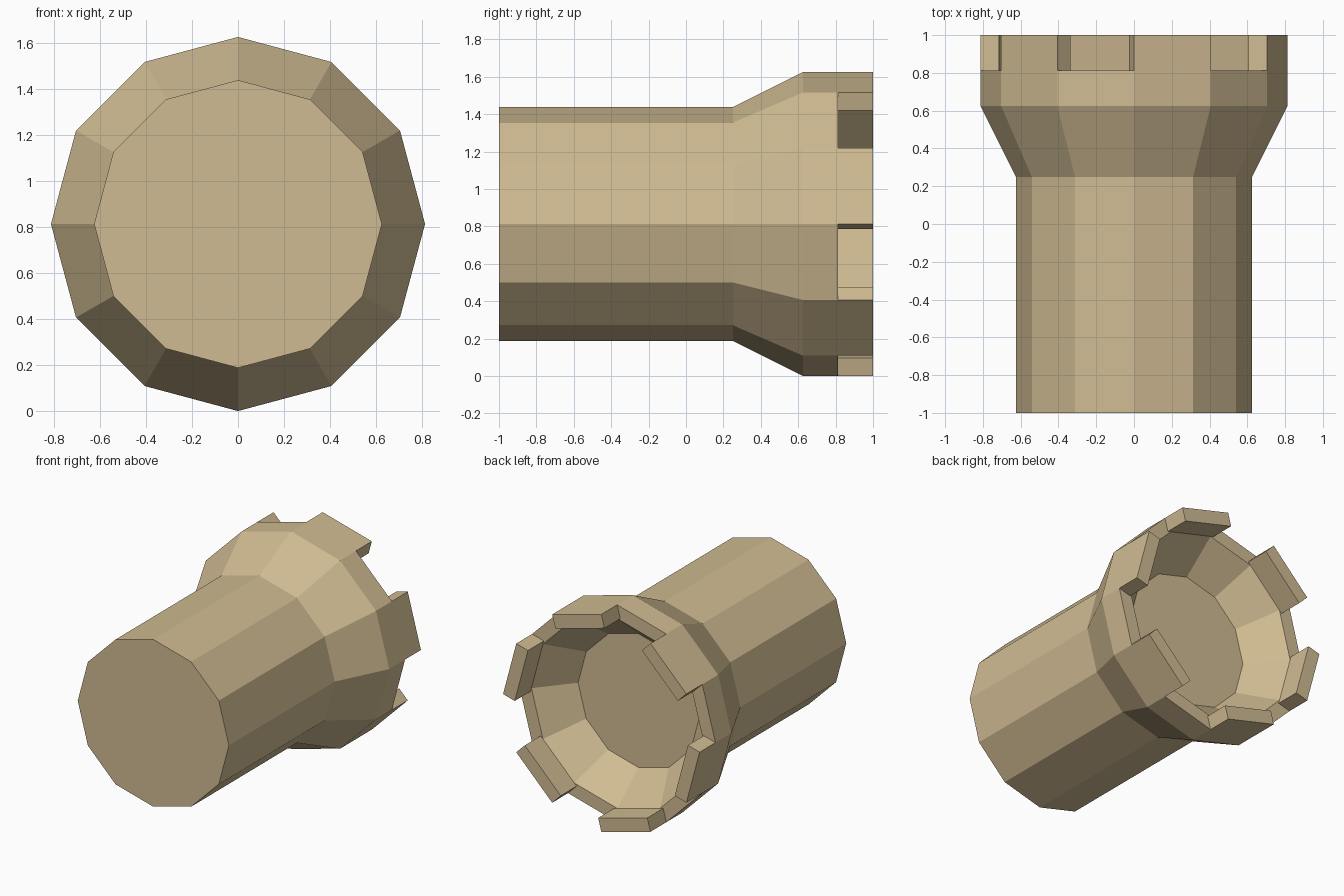
import bpy, bmesh
from math import pi, sin, cos
from mathutils import Vector

SIDES = 12
RIM = 0.8125          # outer radius, also the height of the axis
RIM_Y = 0.8125        # where the battlements begin
WALL = 0.1            # battlement thickness
INNER = RIM - WALL / cos(pi / SIDES)

cube = bpy.data.objects.get("Cube")
if cube:
    bpy.data.objects.remove(cube)

stone = bpy.data.materials.new("sandstone")
stone.use_nodes = True
color = (0.63, 0.50, 0.29, 1)
stone.diffuse_color = color
stone.node_tree.nodes["Principled BSDF"].inputs["Base Color"].default_value = color


def point(radius, y, step):
    a = 2 * pi * step / SIDES
    return Vector((radius * cos(a), y, RIM + radius * sin(a)))


def finish(bm, name):
    bmesh.ops.recalc_face_normals(bm, faces=bm.faces)
    mesh = bpy.data.meshes.new(name)
    bm.to_mesh(mesh)
    bm.free()
    mesh.materials.append(stone)
    obj = bpy.data.objects.new(name, mesh)
    bpy.context.collection.objects.link(obj)


# Tower body: shaft, flared head, flat rim and sunken floor
profile = [(0.625, -1), (0.625, 0.25), (RIM, 0.625), (RIM, RIM_Y),
           (INNER, RIM_Y), (0.5, 0.56)]
bm = bmesh.new()
rings = [[bm.verts.new(point(r, y, i)) for i in range(SIDES)] for r, y in profile]
for a, b in zip(rings, rings[1:]):
    for i in range(SIDES):
        j = (i + 1) % SIDES
        bm.faces.new((a[i], a[j], b[j], b[i]))
bm.faces.new(rings[0])
bm.faces.new(rings[-1])
finish(bm, "tower_body")

# Battlements: a straight block on every second side of the rim
for k in range(0, SIDES, 2):
    bm = bmesh.new()
    mid = 2 * pi * (k + 0.5) / SIDES
    inward = Vector((-cos(mid), 0, -sin(mid))) * WALL
    ends = []
    for y in (RIM_Y, 1):
        p, q = point(RIM, y, k), point(RIM, y, k + 1)
        ends.append([bm.verts.new(v) for v in (p, q, q + inward, p + inward)])
    low, high = ends
    bm.faces.new(low)
    bm.faces.new(high)
    for i in range(4):
        j = (i + 1) % 4
        bm.faces.new((low[i], low[j], high[j], high[i]))
    finish(bm, f"battlement_{k // 2 + 1}")
